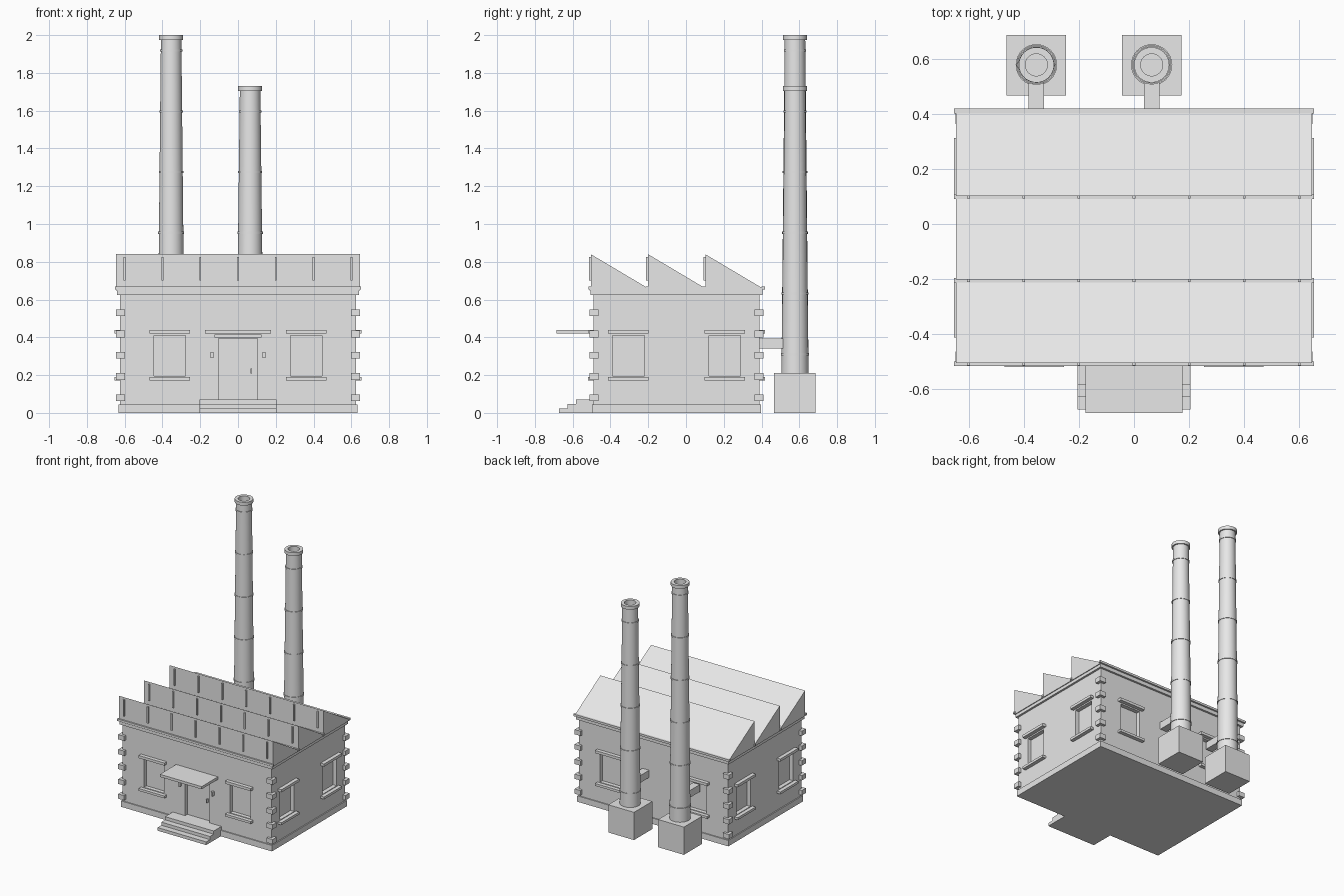
import bpy, bmesh, math
from mathutils import Matrix, Vector

if "Cube" in bpy.data.objects:
    bpy.data.objects.remove(bpy.data.objects["Cube"])

grey = bpy.data.materials.new("light_grey")
grey.use_nodes = True
grey.diffuse_color = (0.8, 0.8, 0.8, 1)
grey.node_tree.nodes["Principled BSDF"].inputs["Base Color"].default_value = (0.8, 0.8, 0.8, 1)


def finish(name, bm):
    bmesh.ops.recalc_face_normals(bm, faces=bm.faces)
    mesh = bpy.data.meshes.new(name)
    bm.to_mesh(mesh)
    bm.free()
    mesh.materials.append(grey)
    obj = bpy.data.objects.new(name, mesh)
    bpy.context.collection.objects.link(obj)
    return obj


def boxes(name, spans):
    """One object from boxes given as ((x0, x1), (y0, y1), (z0, z1))."""
    bm = bmesh.new()
    for span in spans:
        size = [b - a for a, b in span]
        mid = Vector([(a + b) / 2 for a, b in span])
        bmesh.ops.create_cube(bm, size=1, matrix=Matrix.Translation(mid) @ Matrix.Diagonal((*size, 1)))
    return finish(name, bm)


def lathe(name, profile, x, y, sides=32):
    bm = bmesh.new()
    verts = [bm.verts.new((r, 0, z)) for r, z in profile]
    edges = [bm.edges.new(pair) for pair in zip(verts, verts[1:])]
    bmesh.ops.spin(bm, geom=verts + edges, cent=(0, 0, 0), axis=(0, 0, 1),
                   angle=math.tau, steps=sides)
    bmesh.ops.remove_doubles(bm, verts=bm.verts, dist=0.0001)
    bmesh.ops.translate(bm, verts=bm.verts, vec=(x, y, 0))
    obj = finish(name, bm)
    obj.data.shade_smooth()
    obj.data.set_sharp_from_angle(angle=math.radians(35))
    return obj


# Wall outline
HALF_X, FRONT, BACK = 0.625, -0.49, 0.39
MID_Y = (FRONT + BACK) / 2


def on_wall(side, centre, width, inner, outer, z):
    """Box placed on a wall; inner and outer are offsets from its surface."""
    along = (centre - width / 2, centre + width / 2)
    if side == "front":
        return along, (FRONT - outer, FRONT - inner), z
    if side == "back":
        return along, (BACK + inner, BACK + outer), z
    if side == "left":
        return (HALF_X + inner, HALF_X + outer), along, z
    return (-HALF_X - outer, -HALF_X - inner), along, z


windows = [(s, c) for s in ("front", "back") for c in (-0.362, 0.362)]
windows += [(s, MID_Y + c) for s in ("left", "right") for c in (-0.255, 0.255)]

# Walls with recessed windows and door
walls = boxes("walls", [((-HALF_X, HALF_X), (FRONT, BACK), (0, 0.655))])
openings = [on_wall(s, c, 0.168, -0.03, 0.05, (0.195, 0.41)) for s, c in windows]
openings.append(on_wall("front", 0, 0.205, -0.03, 0.05, (0.07, 0.395)))
cutter = boxes("opening_cutter", openings)
cutter.hide_render = True
cut = walls.modifiers.new("openings", "BOOLEAN")
cut.operation = "DIFFERENCE"
cut.solver = "EXACT"
cut.object = cutter
bpy.context.view_layer.update()
evaluated = walls.evaluated_get(bpy.context.evaluated_depsgraph_get())
carved = bpy.data.meshes.new_from_object(evaluated)
walls.modifiers.clear()
walls.data = carved
bpy.data.objects.remove(cutter)

# Window lintels and sills
boxes("window_lintels", [on_wall(s, c, 0.215, -0.01, 0.028, (0.42, 0.44)) for s, c in windows])
boxes("window_sills", [on_wall(s, c, 0.215, -0.01, 0.028, (0.172, 0.19)) for s, c in windows])

# Plinth (a band round the foot) and cornice
for name, grow, z in (("plinth", 0.008, (0, 0.045)), ("cornice", 0.015, (0.625, 0.648))):
    x = HALF_X + grow
    boxes(name, [((-x, x), (FRONT - grow, FRONT + 0.01), z),
                 ((-x, x), (BACK - 0.01, BACK + grow), z),
                 ((-x, 0.01 - HALF_X), (FRONT, BACK), z),
                 ((HALF_X - 0.01, x), (FRONT, BACK), z)])

# Corner stones
stones = []
for row in range(5):
    z = 0.062 + row * 0.1125
    for sx in (-1, 1):
        for cy, sy in ((FRONT, -1), (BACK, 1)):
            xs = sorted((sx * (HALF_X - 0.028), sx * (HALF_X + 0.022)))
            ys = sorted((cy - sy * 0.028, cy + sy * 0.02))
            stones.append((xs, ys, (z, z + 0.036)))
boxes("corner_stones", stones)

# Sawtooth roof
ROOF_X, PITCH, ROOF_Y = 0.646, 0.303, -0.504
boxes("roof_slab", [((-ROOF_X, ROOF_X), (-0.51, 0.405), (0.648, 0.662))])
peaks = [ROOF_Y + i * PITCH for i in range(3)]
bm = bmesh.new()
for y in peaks:
    ends = []
    for x in (-ROOF_X, ROOF_X):
        ends.append([bm.verts.new((x, *p)) for p in ((y, 0.66), (y, 0.84), (y + PITCH, 0.66))])
    for end in ends:
        bm.faces.new(end)
    for i in range(3):
        j = (i + 1) % 3
        bm.faces.new((ends[0][i], ends[0][j], ends[1][j], ends[1][i]))
finish("sawtooth_roof", bm)
boxes("roof_mullions", [((i * 0.2 - 0.005, i * 0.2 + 0.005), (y - 0.01, y + 0.005), (0.7, 0.825))
                        for y in peaks for i in range(-3, 4)])
gutters = [y - 0.003 for y in peaks] + [0.409]
boxes("gutters", [((-0.652, 0.652), (y - 0.008, y + 0.009), (0.652, 0.668)) for y in gutters])

# Entrance
boxes("canopy", [((-0.175, 0.175), (-0.685, FRONT + 0.01), (0.42, 0.44))])
boxes("door_lintel", [on_wall("front", 0, 0.25, -0.01, 0.015, (0.4, 0.414))])
boxes("door_handle", [((0.066, 0.073), (FRONT + 0.01, FRONT + 0.035), (0.208, 0.235))])
boxes("door_lamps", [on_wall("front", x, 0.016, -0.01, 0.02, (0.29, 0.322)) for x in (-0.137, 0.137)])
boxes("front_steps", [((-0.204, 0.204), (-0.672 + i * 0.045, FRONT + 0.005), (i * 0.024, (i + 1) * 0.024))
                      for i in range(3)])


# Chimneys with bands, a cap and an open flue
def chimney(name, x, top):
    y, foot = 0.577, 0.2

    def radius(z):
        return 0.072 - 0.018 * (z - foot) / (top - foot)

    boxes(name + "_base", [((x - 0.108, x + 0.108), (y - 0.111, y + 0.108), (0, 0.21))])
    boxes(name + "_duct", [((x - 0.028, x + 0.028), (BACK - 0.01, y - 0.04), (0.34, 0.395))])
    profile = [(0, foot), (radius(foot), foot)]
    z = 0.305
    while z < top - 0.05:
        profile += [(radius(z), z), (radius(z) + 0.004, z),
                    (radius(z) + 0.004, z + 0.011), (radius(z), z + 0.011)]
        z += 0.3215
    rim = top - 0.025
    profile += [(radius(rim), rim), (0.064, rim), (0.064, top), (0.04, top),
                (0.04, top - 0.08), (0, top - 0.08)]
    lathe(name, profile, x, y)


chimney("tall_chimney", -0.354, 2.0)
chimney("short_chimney", 0.064, 1.73)
